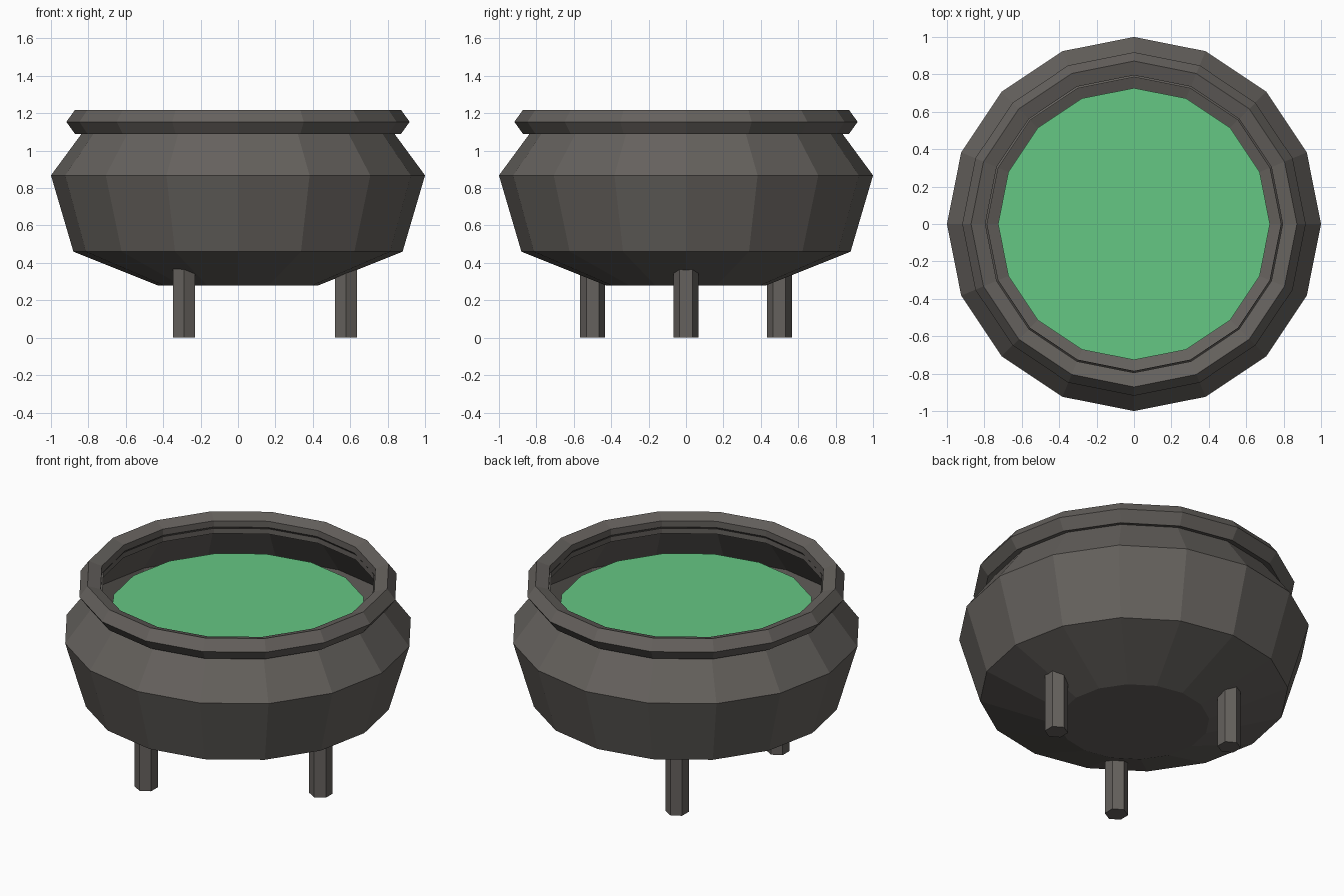
import bpy, bmesh
from math import cos, sin, pi, radians

if "Cube" in bpy.data.objects:
    bpy.data.objects.remove(bpy.data.objects["Cube"])

SIDES = 16


def material(name, color):
    m = bpy.data.materials.new(name)
    m.diffuse_color = color
    m.use_nodes = True
    m.node_tree.nodes["Principled BSDF"].inputs["Base Color"].default_value = m.diffuse_color
    return m


iron = material("dark_iron", (0.13, 0.12, 0.11, 1))
green = material("green_liquid", (0.13, 0.57, 0.23, 1))


def lathe(name, profile, mat, closed=False, cap=False):
    """Turn an (r, z) profile around z into a flat-faced object."""
    bm = bmesh.new()
    rings = [[bm.verts.new((r * cos(2 * pi * i / SIDES), r * sin(2 * pi * i / SIDES), z))
              for i in range(SIDES)] for r, z in profile]
    pairs = list(zip(rings, rings[1:]))
    if closed:
        pairs.append((rings[-1], rings[0]))
    for a, b in pairs:
        for i in range(SIDES):
            j = (i + 1) % SIDES
            bm.faces.new((a[i], a[j], b[j], b[i]))
    if cap:
        bm.faces.new(rings[0][::-1])
    me = bpy.data.meshes.new(name)
    bm.to_mesh(me)
    bm.free()
    me.materials.append(mat)
    ob = bpy.data.objects.new(name, me)
    bpy.context.collection.objects.link(ob)
    return ob


# Open bowl
lathe("cauldron_bowl", [(0.43, 0.28), (0.88, 0.46), (1.0, 0.868), (0.785, 1.16)], iron, cap=True)

# Rim: ring with a five-sided cross-section, point outwards
rim = [(0.85 + 0.068 * cos(2 * pi * k / 5), 1.154 + 0.068 * sin(2 * pi * k / 5)) for k in range(5)]
lathe("rim", rim, iron, closed=True)

# Liquid surface
bpy.ops.mesh.primitive_circle_add(vertices=SIDES, radius=0.727, fill_type='NGON', location=(0, 0, 1.02))
liquid = bpy.context.object
liquid.name = "liquid"
liquid.data.materials.append(green)

# Three hexagonal legs
for i in range(3):
    a = radians(120 * i)
    bpy.ops.mesh.primitive_cylinder_add(vertices=6, radius=0.067, depth=0.4,
                                        location=(0.577 * cos(a), 0.577 * sin(a), 0.2))
    leg = bpy.context.object
    leg.name = f"leg_{i + 1}"
    leg.data.materials.append(iron)
